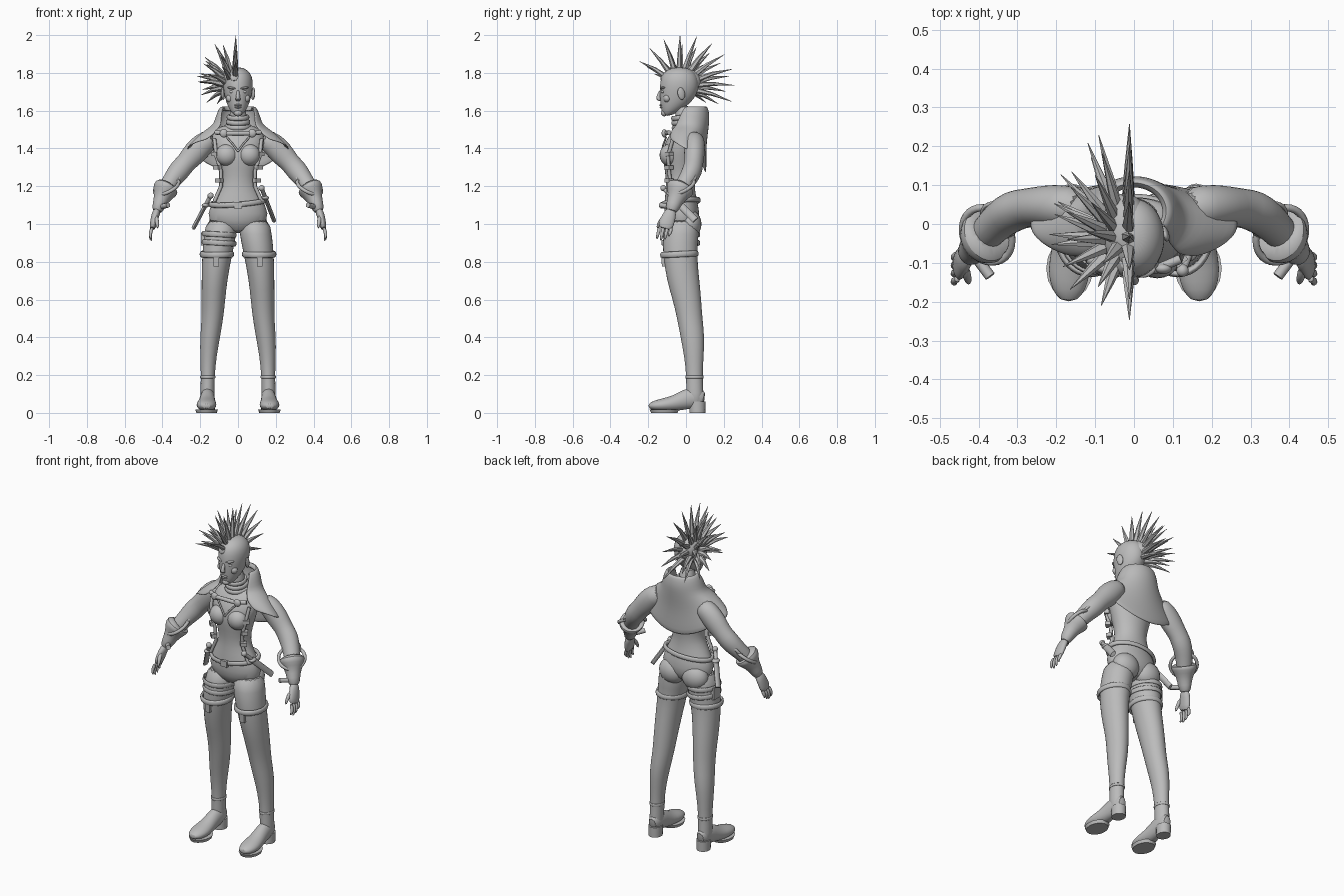
import bpy, bmesh, math, random
from mathutils import Vector

if "Cube" in bpy.data.objects:
    bpy.data.objects.remove(bpy.data.objects["Cube"], do_unlink=True)
random.seed(4)

grey = bpy.data.materials.new("plain grey")
grey.use_nodes = True
grey.diffuse_color = (0.5, 0.5, 0.5, 1)
grey.node_tree.nodes["Principled BSDF"].inputs["Base Color"].default_value = grey.diffuse_color


def finish(obj, name, angle=50):
    obj.name = name
    obj.data.name = name
    obj.data.materials.append(grey)
    bpy.ops.object.select_all(action="DESELECT")
    obj.select_set(True)
    bpy.context.view_layer.objects.active = obj
    bpy.ops.object.shade_smooth_by_angle(angle=math.radians(angle))
    return obj


def from_bmesh(name, bm):
    bmesh.ops.recalc_face_normals(bm, faces=bm.faces)
    mesh = bpy.data.meshes.new(name)
    bm.to_mesh(mesh)
    bm.free()
    obj = bpy.data.objects.new(name, mesh)
    bpy.context.collection.objects.link(obj)
    return finish(obj, name)


def loft(name, rows, level=False, ref=(0, 1, 0), sides=16, mirror=False, smooth=1):
    """Skin elliptical rings (x, y, z, radius along ref, radius across)."""
    bm = bmesh.new()
    points = [Vector(row[:3]) for row in rows]
    rings = []
    for i, row in enumerate(rows):
        along = points[min(i + 1, len(rows) - 1)] - points[max(i - 1, 0)]
        along = Vector((0, 0, 1)) if level else along.normalized()
        u = Vector(ref)
        u = (u - along * u.dot(along)).normalized()
        v = along.cross(u)
        ring = []
        for k in range(sides):
            a = math.tau * k / sides
            ring.append(bm.verts.new(points[i] + u * row[3] * math.cos(a) + v * row[4] * math.sin(a)))
        rings.append(ring)
    for low, high in zip(rings, rings[1:]):
        for k in range(sides):
            m = (k + 1) % sides
            bm.faces.new((low[k], low[m], high[m], high[k]))
    bm.faces.new(rings[0])
    bm.faces.new(rings[-1])
    obj = from_bmesh(name, bm)
    if mirror:
        obj.modifiers.new("Mirror", "MIRROR").use_mirror_merge = False
    if smooth:
        obj.modifiers.new("Subdivision", "SUBSURF").levels = smooth
        obj.modifiers["Subdivision"].render_levels = smooth
    return obj


def tube(name, points, thick, wide=None, **options):
    return loft(name, [(*p, thick, wide or thick) for p in points], sides=8, smooth=0, **options)


def ball(name, place, size, turn=(0, 0, 0)):
    bpy.ops.mesh.primitive_uv_sphere_add(segments=20, ring_count=12, radius=1, location=place, rotation=turn)
    bpy.context.object.scale = size
    return finish(bpy.context.object, name)


def band(name, place, size, thick, turn=(0, 0, 0)):
    """Ring around a limb; size is half width, half depth and half height."""
    bpy.ops.mesh.primitive_torus_add(major_radius=1, minor_radius=thick, major_segments=32,
                                     minor_segments=8, location=place, rotation=turn)
    bpy.context.object.scale = (size[0], size[1], size[2] / thick)
    return finish(bpy.context.object, name)


def block(name, place, size, turn=(0, 0, 0)):
    bpy.ops.mesh.primitive_cube_add(size=1, location=place, rotation=turn)
    obj = bpy.context.object
    obj.scale = size
    bevel = obj.modifiers.new("Bevel", "BEVEL")
    bevel.width, bevel.segments = 0.004, 2
    return finish(obj, name)


# Body
loft("torso", [(0, -.02, .95, .06, .07), (0, -.02, 1.02, .097, .17), (0, -.025, 1.09, .092, .15),
               (0, -.03, 1.16, .08, .115), (0, -.03, 1.22, .075, .09), (0, -.03, 1.29, .083, .103),
               (0, -.03, 1.37, .098, .128), (0, -.02, 1.44, .09, .145), (0, 0, 1.5, .07, .13),
               (0, .01, 1.53, .05, .06)], level=True, sides=24)
loft("neck", [(0, .01, 1.48, .055, .055), (0, -.01, 1.55, .045, .045), (0, -.02, 1.64, .045, .045)], level=True)
loft("head", [(0, -.1, 1.572, .02, .02), (0, -.08, 1.6, .05, .043), (0, -.056, 1.64, .08, .061),
              (0, -.042, 1.68, .097, .072), (0, -.035, 1.73, .105, .081), (0, -.035, 1.78, .097, .077),
              (0, -.035, 1.812, .073, .055), (0, -.035, 1.83, .03, .022)], level=True, sides=24)

# Legs, boots and feet
loft("leg", [(.088, -.022, 1.03, .085, .08), (.092, -.025, .95, .098, .088), (.11, -.035, .85, .092, .082),
             (.125, -.015, .7, .088, .069), (.13, .005, .6, .077, .064), (.135, .02, .5, .068, .058),
             (.148, .035, .4, .065, .054), (.157, .042, .3, .052, .044), (.16, .045, .19, .043, .036),
             (.162, .046, .1, .047, .039), (.162, .05, .04, .045, .036)], level=True, mirror=True)
loft("foot", [(.16, .1, .07, .04, .025), (.16, .06, .085, .06, .038), (.162, 0, .073, .055, .04),
              (.165, -.06, .05, .042, .047), (.167, -.12, .042, .036, .057), (.168, -.17, .038, .027, .045),
              (.168, -.2, .036, .012, .02)], ref=(0, 0, 1), mirror=True)
loft("heel", [(.16, .06, 0, .042, .037), (.16, .06, .06, .044, .039)], level=True, mirror=True, smooth=0)
loft("sole", [(.166, -.115, .0, .07, .054), (.166, -.115, .018, .078, .06)], level=True, mirror=True, smooth=0)

# Sleeves, gauntlets and hands
loft("sleeve", [(.13, .04, 1.46, .05, .05), (.18, .045, 1.43, .058, .062), (.23, .045, 1.375, .056, .068),
                (.275, .042, 1.325, .05, .052), (.31, .035, 1.285, .055, .06), (.345, .012, 1.24, .05, .05),
                (.375, -.02, 1.195, .045, .045), (.4, -.045, 1.15, .04, .04)], mirror=True)
loft("gauntlet", [(.375, -.025, 1.2, .05, .05), (.378, -.028, 1.197, .078, .07), (.388, -.035, 1.175, .075, .068),
                  (.402, -.05, 1.14, .046, .044), (.418, -.068, 1.1, .04, .036),
                  (.432, -.08, 1.06, .03, .026)], mirror=True)
loft("palm", [(.426, -.075, 1.08, .028, .022), (.44, -.09, 1.04, .037, .021), (.448, -.105, 1.0, .042, .019),
              (.455, -.112, .97, .035, .015)], mirror=True)
for i, word in enumerate(("index", "middle", "ring", "little")):
    y = -.14 + i * .021
    drop = (.01, 0, .006, .022)[i]
    loft(word + "_finger", [(.452, y, .985, .011, .011), (.465, y - .007, .95, .01, .01),
                            (.464, y - .012, .925 + drop, .008, .008),
                            (.458, y - .014, .91 + drop, .004, .004)], sides=8, mirror=True)
loft("thumb", [(.435, -.11, 1.045, .014, .014), (.428, -.142, 1.01, .012, .012),
               (.425, -.153, .975, .006, .006)], sides=8, mirror=True)
tube("wrist_block", [(.415, -.075, 1.09), (.37, -.135, 1.1)], .014, ref=(0, 0, 1), mirror=True)

for s, word in ((1, "left"), (-1, "right")):
    # Rounded body forms
    ball(word + "_bust", (s * .06, -.088, 1.365), (.058, .052, .058))
    ball(word + "_seat", (s * .075, .02, 1.0), (.08, .062, .075))
    # Face
    ball(word + "_ear", (s * .08, -.025, 1.69), (.01, .02, .033), (.2, 0, s * .3))
    ball(word + "_eye", (s * .031, -.122, 1.7), (.015, .009, .008))
    ball(word + "_brow", (s * .033, -.124, 1.72), (.024, .012, .007), (0, s * -.12, s * .4))
    ball(word + "_cheek", (s * .04, -.1, 1.665), (.024, .02, .022))
    # Boot top with front tab
    band(word + "_boot_cuff", (s * .112, -.035, .84), (.083, .093, .016), .1, (.05, 0, 0))
    block(word + "_boot_tab", (s * .115, -.122, .81), (.03, .016, .07), (.08, 0, 0))
    band(word + "_ankle_band", (s * .16, .045, .19), (.038, .045, .008), .08)
    band(word + "_elbow_band", (s * .348, .01, 1.236), (.05, .05, .008), .1, (.55, s * .65, 0))
    band(word + "_cuff_rim", (s * .378, -.028, 1.197), (.07, .076, .01), .13, (.4, s * .45, 0))
    # Torso harness with buckles
    tube(word + "_harness", [(s * .125, -.07, 1.45), (s * .115, -.095, 1.36), (s * .09, -.09, 1.28),
                             (s * .09, -.08, 1.2), (s * .125, -.08, 1.12)], .01, ref=(1, 0, 0))
    for z in (1.23, 1.3, 1.37):
        block(word + "_buckle", (s * (.1 + (z - 1.23) * .12), -.09, z), (.035, .03, .022), (0, 0, s * .7))
    # Cloak fastening
    ball(word + "_clasp_stud", (s * .075, -.115, 1.48), (.022, .014, .022))
    tube(word + "_neckline", [(s * .06, -.105, 1.46), (s * .025, -.12, 1.42), (0, -.128, 1.385)], .005)

# Nose and mouth
loft("nose", [(0, -.132, 1.712, .008, .008), (0, -.145, 1.68, .011, .01), (0, -.148, 1.66, .014, .015),
              (0, -.135, 1.65, .008, .012)], level=True, sides=10)
ball("upper_lip", (0, -.131, 1.629), (.021, .01, .006))
ball("lower_lip", (0, -.129, 1.618), (.018, .01, .006))
ball("chin", (0, -.115, 1.588), (.022, .018, .018))

# Wrapped collar and fastening bar
for i, z in enumerate((1.515, 1.54, 1.565)):
    band("collar_wrap", (0, -.005 - i * .006, z), (.06 - i * .004, .062 - i * .004, .013), .16, (.12, 0, 0))
tube("clasp_bar", [(-.12, -.09, 1.485), (-.06, -.115, 1.48), (.06, -.115, 1.48), (.12, -.09, 1.485)], .012, ref=(0, 0, 1))

# Hooded mantle, open at the front and pointed at the back: z, half width, half depth, centre, spread
mantle = [(1.6, .07, .06, .03, 118), (1.628, .082, .072, .035, 118), (1.615, .1, .085, .032, 122),
          (1.57, .118, .1, .025, 128), (1.53, .128, .102, .02, 135), (1.505, .16, .1, .015, 140),
          (1.475, .2, .103, .005, 146), (1.43, .245, .108, 0, 144), (1.4, .272, .108, 0, 140)]
bm = bmesh.new()
steps = 32
grid = []
for i, (z, rx, ry, cy, spread) in enumerate(mantle):
    low = max(0, i - 4) / 4
    line = []
    for k in range(steps + 1):
        u = math.radians(spread) * (2 * k / steps - 1)
        back = max(0, math.cos(u))
        lift = low * (.06 * max(0, -math.cos(u)) - .13 * back ** 2)
        line.append(bm.verts.new((rx * math.sin(u), cy + ry * math.cos(u), z + lift)))
    grid.append(line)
for top, bottom in zip(grid, grid[1:]):
    for k in range(steps):
        bm.faces.new((top[k], top[k + 1], bottom[k + 1], bottom[k]))
cloak = from_bmesh("hooded_mantle", bm)
cloak.modifiers.new("Solidify", "SOLIDIFY").thickness = .01
cloak.modifiers.new("Subdivision", "SUBSURF").levels = 1

# Belt, thigh straps and sheathed blades
band("belt", (0, -.027, 1.115), (.145, .098, .014), .08, (.12, -.08, 0))
block("belt_buckle", (0, -.128, 1.1), (.04, .016, .035))
for z in (.945, .9):
    band("thigh_strap", (-.1, -.028, z), (.087, .097, .014), .06, (0, .06, 0))
block("thigh_pouch", (-.185, -.02, .92), (.02, .06, .07))
for word, top, tip in (("left", (.125, -.12, 1.19), (.19, .05, 1.02)), ("right", (-.145, -.07, 1.15), (-.235, .03, .98))):
    top, tip = Vector(top), Vector(tip)
    tube(word + "_sheath", [top.lerp(tip, .3), tip], .02, .011)
    tube(word + "_hilt", [top, top.lerp(tip, .3)], .011)
    ball(word + "_pommel", top, (.016, .016, .016))
    ball(word + "_guard", top.lerp(tip, .3), (.02, .026, .012))

# Swept spikes of hair
ball("hair_root", (-.022, -.02, 1.755), (.064, .1, .074))
loft("hair_peak", [(-.02, -.13, 1.755, .006, .014), (-.02, -.122, 1.78, .015, .032),
                   (-.015, -.09, 1.81, .03, .03)], level=True, sides=8)
for tilt, first, last, count in ((3, -62, 110, 10), (28, -64, 120, 10), (52, -70, 130, 8), (74, -70, 130, 5)):
    for k in range(count):
        a = math.radians(first + (last - first) * k / (count - 1))
        t = math.radians(tilt + (random.uniform(-7, 7) if tilt > 9 else 0))
        aim = Vector((-math.sin(t), math.cos(t) * math.sin(a), math.cos(t) * math.cos(a)))
        root = Vector((-.012, -.03, 1.735)) + aim * Vector((.055, .08, .07)).length * .55
        reach = random.uniform(.9, 1) if tilt > 9 else 1
        tip = Vector((0, -.01, 1.738)) + Vector((aim.x * .225, aim.y * .268, aim.z * .262)) * reach
        mid = root.lerp(tip, .5) + Vector((0, 0, .008))
        side = Vector((.3, .5, .8)).cross(aim)
        loft("hair_spike", [(*root, .02, .016), (*mid, .012, .01), (*tip, .001, .001)],
             ref=side, sides=6, smooth=0)
